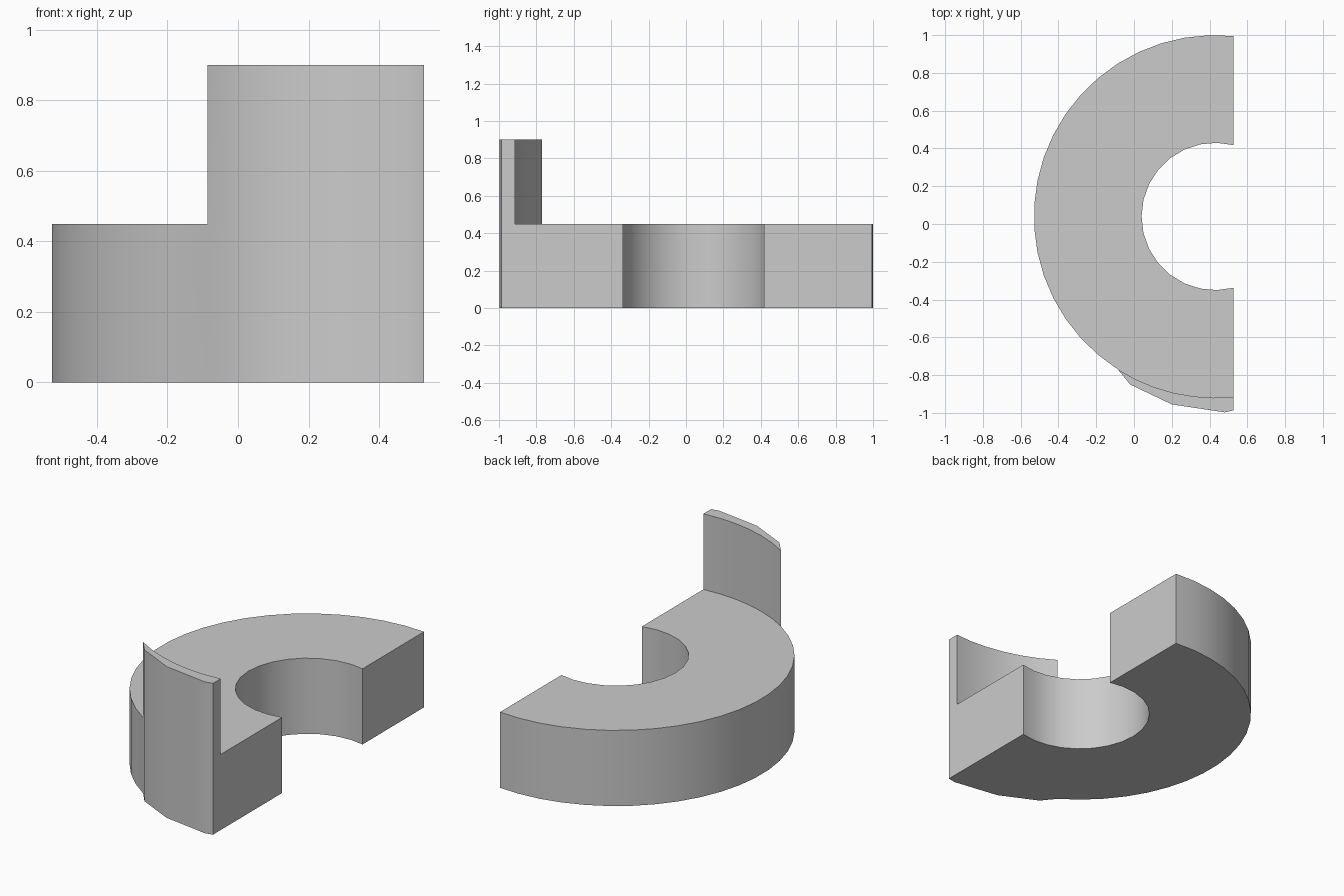
import bpy
import bmesh
from math import cos, sin, radians, acos, degrees

cube = bpy.data.objects.get("Cube")
if cube:
    bpy.data.objects.remove(cube, do_unlink=True)

CX, CY = 0.43, 0.04          # ring centre
CUT = 0.527                  # flat end plane
R_OUT, R_IN = 0.96, 0.39
BASE, TALL = 0.45, 0.9

grey = bpy.data.materials.new("plain grey")
grey.use_nodes = True
grey.diffuse_color = (0.6, 0.6, 0.6, 1)
grey.node_tree.nodes["Principled BSDF"].inputs["Base Color"].default_value = (0.6, 0.6, 0.6, 1)


def arc(radius, a0, a1, steps):
    """Points on a circle around the ring centre, angles in degrees."""
    angles = [radians(a0 + (a1 - a0) * i / steps) for i in range(steps + 1)]
    return [(CX + radius * cos(a), CY + radius * sin(a)) for a in angles]


def cap(bm, outline, z):
    bm.faces.new([bm.verts.new((x, y, z)) for x, y in outline])


def wall(bm, path, z0, z1):
    for p, q in zip(path, path[1:]):
        corners = [(*p, z0), (*q, z0), (*q, z1), (*p, z1)]
        bm.faces.new([bm.verts.new(c) for c in corners])


# Plan outlines
out_cut = degrees(acos((CUT - CX) / R_OUT))
in_cut = degrees(acos((CUT - CX) / R_IN))
guard_start = 237.5
back_arc = arc(R_OUT, out_cut, guard_start, 20)
shared_arc = arc(R_OUT, guard_start, 360 - out_cut, 6)
inner_arc = arc(R_IN, 360 - in_cut, in_cut, 16)
guard_front = [shared_arc[0], (-0.02, -0.85), (0.2, -0.955), (0.48, -0.997), (CUT, -0.987)]
ring_outline = back_arc + shared_arc[1:] + inner_arc
guard_outline = guard_front + shared_arc[:0:-1]

bm = bmesh.new()
# Half ring base
cap(bm, ring_outline, 0)
cap(bm, ring_outline, BASE)
wall(bm, back_arc, 0, BASE)
wall(bm, [shared_arc[-1]] + inner_arc + [back_arc[0]], 0, BASE)
# Raised guard wall along the front
cap(bm, guard_outline, 0)
cap(bm, guard_outline, TALL)
wall(bm, shared_arc, BASE, TALL)
for z0, z1 in ((0, BASE), (BASE, TALL)):
    wall(bm, guard_front + [shared_arc[-1]], z0, z1)

bmesh.ops.remove_doubles(bm, verts=bm.verts, dist=0.0005)
bmesh.ops.recalc_face_normals(bm, faces=bm.faces)
mesh = bpy.data.meshes.new("half_ring_with_guard")
bm.to_mesh(mesh)
bm.free()
mesh.materials.append(grey)

part = bpy.data.objects.new("half_ring_with_guard", mesh)
bpy.context.collection.objects.link(part)
bpy.ops.object.select_all(action='DESELECT')
part.select_set(True)
bpy.context.view_layer.objects.active = part
bpy.ops.object.shade_smooth_by_angle(angle=radians(30))
